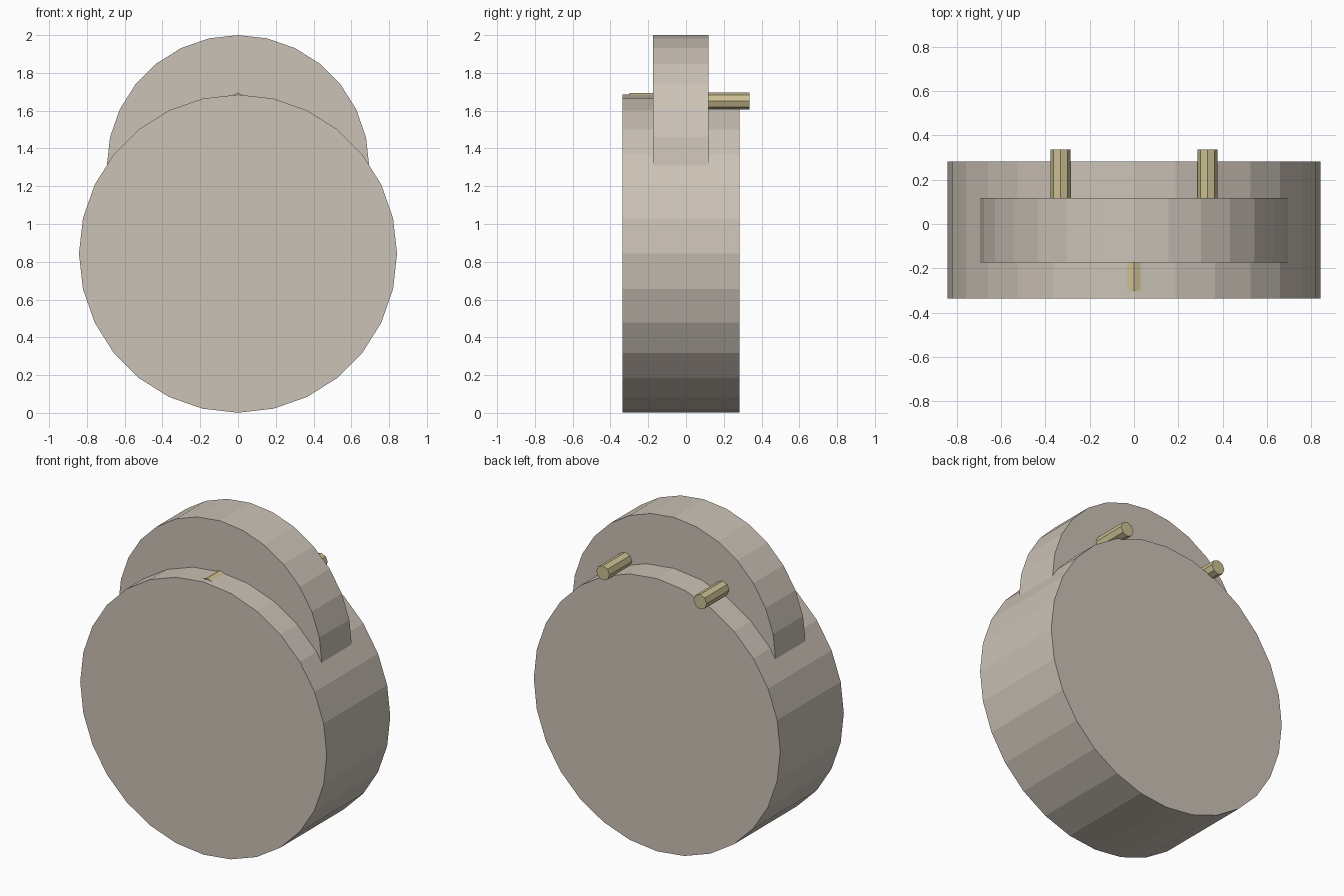
import bpy
import math

cube = bpy.data.objects.get("Cube")
if cube:
    bpy.data.objects.remove(cube, do_unlink=True)


def make_material(name, rgb):
    mat = bpy.data.materials.new(name)
    mat.use_nodes = True
    colour = (*rgb, 1.0)
    mat.diffuse_color = colour
    mat.node_tree.nodes["Principled BSDF"].inputs["Base Color"].default_value = colour
    return mat


stone = make_material("warm grey", (0.60, 0.54, 0.47))
brass = make_material("pale brass", (0.60, 0.52, 0.29))


def cylinder(name, x, z, radius, front, back, sides, mat):
    """Flat-shaded cylinder lying along y, with a vertex at its top."""
    bpy.ops.mesh.primitive_cylinder_add(
        vertices=sides, radius=radius, depth=back - front,
        location=(x, (front + back) / 2, z), rotation=(math.pi / 2, 0, 0))
    obj = bpy.context.object
    obj.name = name
    obj.data.materials.append(mat)
    return obj


# Large drum, and the smaller disc rising out of its top
cylinder("main_drum", 0, 0.843, 0.842, -0.337, 0.283, 28, stone)
cylinder("upper_disc", 0, 1.305, 0.695, -0.174, 0.118, 28, stone)

# Two pins at the back, one sunk into the top at the front
for side, x in (("left", 0.332), ("right", -0.332)):
    cylinder(f"back_pin_{side}", x, 1.651, 0.045, 0.05, 0.337, 8, brass)
cylinder("front_pin", 0, 1.649, 0.045, -0.30, -0.10, 8, brass)
